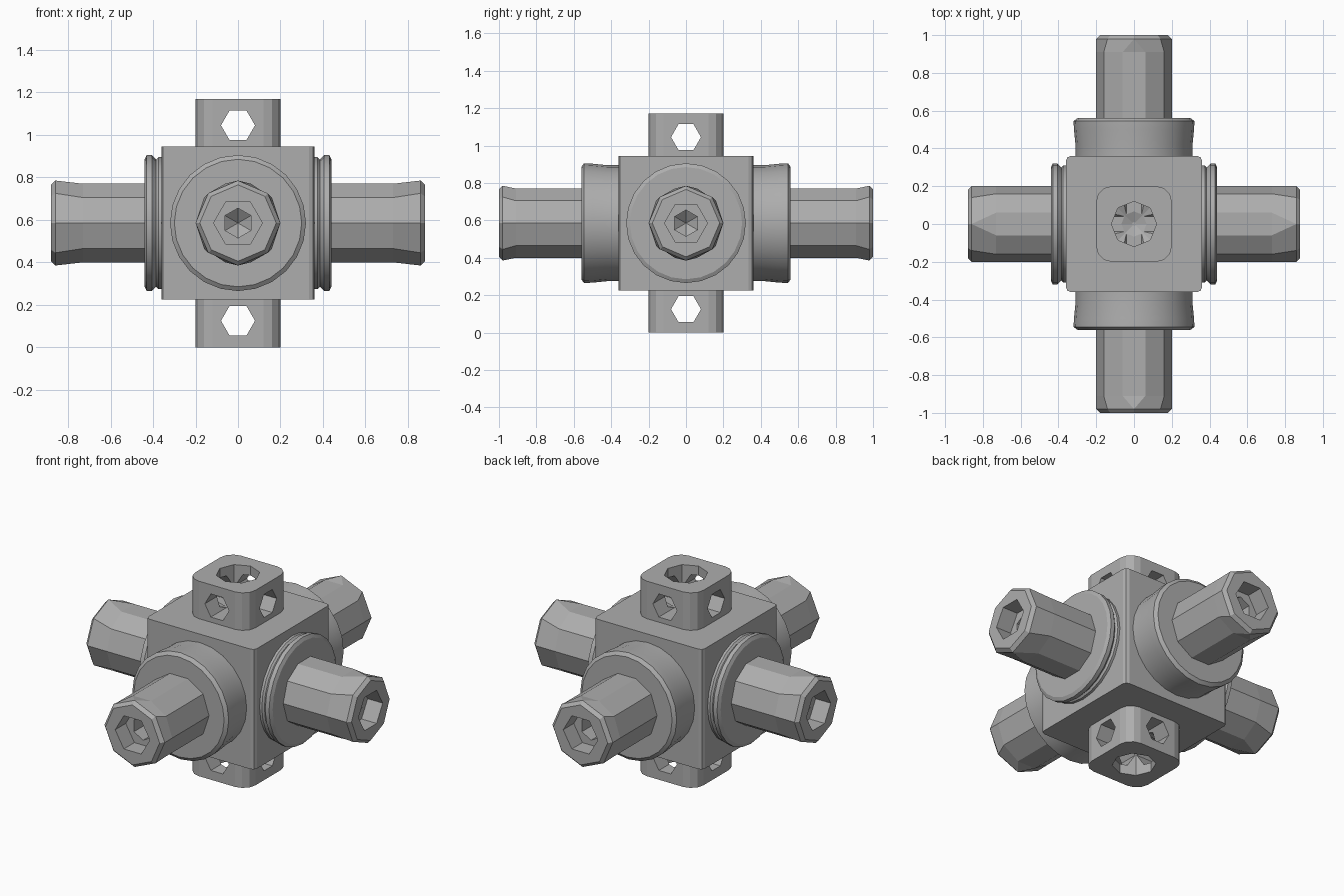
import bpy
import bmesh
from math import cos, sin, pi, radians
from mathutils import Matrix, Vector

cube = bpy.data.objects.get("Cube")
if cube:
    bpy.data.objects.remove(cube, do_unlink=True)

MID = Vector((0, 0, 0.585))
HALF = 0.36

grey = bpy.data.materials.new("Grey metal")
grey.use_nodes = True
grey.diffuse_color = (0.42, 0.42, 0.42, 1)
grey.node_tree.nodes["Principled BSDF"].inputs["Base Color"].default_value = grey.diffuse_color


def ngon(radius, sides, turn=0.0):
    """Regular outline in the (u, v) plane."""
    angles = [turn + 2 * pi * i / sides for i in range(sides)]
    return [(radius * cos(a), radius * sin(a)) for a in angles]


def rounded_square(half, radius, steps):
    """Square outline with rounded corners."""
    pts = []
    for quarter in range(4):
        mid = pi / 4 + quarter * pi / 2
        cu = (half - radius) * (1 if cos(mid) > 0 else -1)
        cv = (half - radius) * (1 if sin(mid) > 0 else -1)
        for s in range(steps + 1):
            a = quarter * pi / 2 + s / steps * pi / 2
            pts.append((cu + radius * cos(a), cv + radius * sin(a)))
    return pts


def loft(name, rings, matrix):
    """Skin (distance, outline) rings laid along local +x and cap both ends."""
    bm = bmesh.new()
    loops = [[bm.verts.new((d, u, v)) for u, v in pts] for d, pts in rings]
    count = len(loops[0])
    for a, b in zip(loops, loops[1:]):
        for i in range(count):
            j = (i + 1) % count
            bm.faces.new((a[i], a[j], b[j], b[i]))
    bm.faces.new(loops[0])
    bm.faces.new(loops[-1])
    bmesh.ops.remove_doubles(bm, verts=bm.verts, dist=0.0005)
    bmesh.ops.recalc_face_normals(bm, faces=bm.faces)
    mesh = bpy.data.meshes.new(name)
    bm.to_mesh(mesh)
    bm.free()
    mesh.materials.append(grey)
    obj = bpy.data.objects.new(name, mesh)
    obj.matrix_world = matrix
    bpy.context.collection.objects.link(obj)
    return obj


def activate(obj):
    bpy.ops.object.select_all(action="DESELECT")
    obj.select_set(True)
    bpy.context.view_layer.objects.active = obj


def cut(obj, cutters):
    """Subtract each cutter and discard it."""
    activate(obj)
    for cutter in cutters:
        mod = obj.modifiers.new("Cut", "BOOLEAN")
        mod.operation = "DIFFERENCE"
        mod.solver = "EXACT"
        mod.object = cutter
        bpy.ops.object.modifier_apply(modifier=mod.name)
        bpy.data.objects.remove(cutter, do_unlink=True)


def peg_outline(flat, shoulder_u, top, shoulder_v):
    """Ten-sided section; a zero flat closes it to an octagon."""
    upper = [(0.2, 0), (shoulder_u, shoulder_v), (flat, top),
             (-flat, top), (-shoulder_u, shoulder_v)]
    return upper + [(-u, -v) for u, v in upper]


def scaled(pts, f):
    return [(u * f, v * f) for u, v in pts]


# Central block with chamfered upright edges
upright = Matrix.Translation(MID) @ Matrix.Rotation(-pi / 2, 4, "Y")
block = rounded_square(HALF, 0.025, 2)
loft("body_block", [(-HALF, block), (HALF, block)], upright)

# Collars and socketed pegs on the four sides
wide_collar = [(0.34, 0.31), (0.42, 0.31), (0.5, 0.318), (0.545, 0.32), (0.56, 0.3)]
thin_collar = [(0.34, 0.31), (0.375, 0.31), (0.385, 0.3), (0.405, 0.32),
               (0.43, 0.32), (0.44, 0.3)]
sides = [("left", 0, thin_collar, 0.88, 0.15), ("back", 90, wide_collar, 1.0, 0.09),
         ("right", 180, thin_collar, 0.88, 0.15), ("front", 270, wide_collar, 1.0, 0.09)]
shank = peg_outline(0.06, 0.16, 0.185, 0.12)
tip = peg_outline(0.0, 0.14, 0.2, 0.14)

for side, degrees, profile, end, flare in sides:
    place = Matrix.Translation(MID) @ Matrix.Rotation(radians(degrees), 4, "Z")
    collar = loft(side + "_collar", [(d, ngon(r, 24)) for d, r in profile], place)
    activate(collar)
    bpy.ops.object.shade_smooth_by_angle(angle=radians(20))

    peg = loft(side + "_peg", [(0.35, shank), (end - flare, shank), (end - 0.02, tip),
                               (end, scaled(tip, 0.9))], place)
    # Stepped hexagonal socket with a pointed floor
    socket = loft("socket_cutter", [(end + 0.05, ngon(0.115, 6)),
                                    (end - 0.1, ngon(0.115, 6))], place)
    bore = loft("bore_cutter", [(end, ngon(0.07, 6, pi / 6)), (end - 0.2, ngon(0.07, 6, pi / 6)),
                                (end - 0.25, ngon(0.002, 6, pi / 6))], place)
    cut(peg, [socket, bore])

# Drilled square lugs above and below
lug = rounded_square(0.2, 0.08, 3)
for name, turn in (("top", -pi / 2), ("bottom", pi / 2)):
    place = Matrix.Translation(MID) @ Matrix.Rotation(turn, 4, "Y")
    stud = loft(name + "_lug", [(0.355, lug), (0.585, lug)], place)
    well = loft("well_cutter", [(0.65, ngon(0.12, 8)), (0.41, ngon(0.12, 8)),
                                (0.37, ngon(0.01, 8))], place)
    height = MID.z + (0.46 if name == "top" else -0.46)
    drills = []
    for angle in (0, pi / 2):
        across = Matrix.Translation((0, 0, height)) @ Matrix.Rotation(angle, 4, "Z")
        drills.append(loft("drill_cutter", [(-0.3, ngon(0.08, 6)), (0.3, ngon(0.08, 6))], across))
    cut(stud, [well] + drills)
